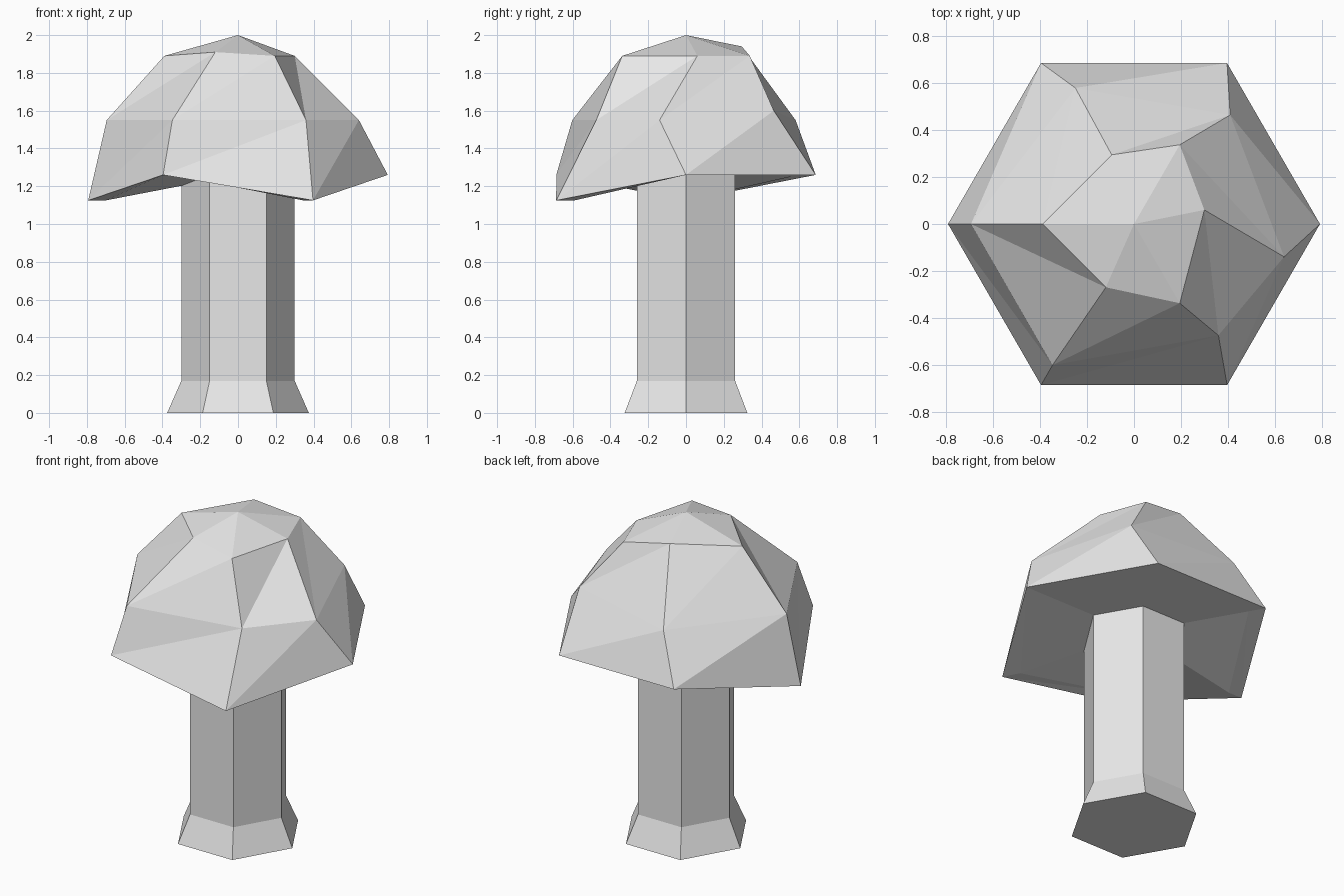
import bpy
import bmesh
from math import cos, sin, radians

SIDES = 6

old_cube = bpy.data.objects.get("Cube")
if old_cube:
    bpy.data.objects.remove(old_cube, do_unlink=True)

# Single pale grey colour
grey = bpy.data.materials.new("pale_grey")
grey.use_nodes = True
colour = (0.8, 0.8, 0.8, 1.0)
grey.diffuse_color = colour
grey.node_tree.nodes["Principled BSDF"].inputs["Base Color"].default_value = colour


def add_ring(bm, radius, height, moved=None):
    """Regular ring of vertices; entries in moved replace single corners."""
    moved = moved or {}
    ring = []
    for corner in range(SIDES):
        angle = radians(corner * 360 / SIDES)
        position = (radius * cos(angle), radius * sin(angle), height)
        ring.append(bm.verts.new(moved.get(corner, position)))
    return ring


def bridge(bm, lower, upper):
    """Join two rings with triangles whose diagonals all lean the same way."""
    for k in range(SIDES):
        n = (k + 1) % SIDES
        bm.faces.new((lower[k], lower[n], upper[n]))
        bm.faces.new((lower[k], upper[n], upper[k]))


def fan(bm, ring, point):
    """Close a ring with triangles meeting at one point."""
    tip = bm.verts.new(point)
    for k in range(SIDES):
        bm.faces.new((ring[k], ring[(k + 1) % SIDES], tip))


def finish(bm, name):
    """Turn the mesh into a flat-shaded object."""
    bmesh.ops.recalc_face_normals(bm, faces=bm.faces)
    mesh = bpy.data.meshes.new(name)
    bm.to_mesh(mesh)
    bm.free()
    mesh.materials.append(grey)
    obj = bpy.data.objects.new(name, mesh)
    bpy.context.collection.objects.link(obj)
    return obj


# Stem: hexagonal column with a flared foot
stem = bmesh.new()
foot = add_ring(stem, 0.375, 0)
ankle = add_ring(stem, 0.3, 0.17)
top = add_ring(stem, 0.3, 1.27)
for low, high in ((foot, ankle), (ankle, top)):
    for k in range(SIDES):
        n = (k + 1) % SIDES
        stem.faces.new((low[k], low[n], high[n], high[k]))
stem.faces.new(foot[::-1])
stem.faces.new(top)
finish(stem, "stem")

# Cap: faceted dome with some corners pushed out of place
cap = bmesh.new()
underside = add_ring(cap, 0.69, 1.26, {
    3: (-0.7, 0, 1.125),
    5: (0.345, -0.59, 1.125),
})
rim = add_ring(cap, 0.793, 1.26, {
    3: (-0.793, 0, 1.125),
    5: (0.397, -0.687, 1.125),
})
shoulder = add_ring(cap, 0.695, 1.55, {
    0: (0.64, -0.14, 1.55),
    1: (0.41, 0.465, 1.6),
    2: (-0.25, 0.58, 1.55),
    5: (0.36, -0.475, 1.55),
})
crown = add_ring(cap, 0.39, 1.89, {
    0: (0.3, 0.06, 1.89),
    2: (-0.095, 0.295, 1.94),
    4: (-0.12, -0.27, 1.91),
})
bridge(cap, underside, rim)
bridge(cap, rim, shoulder)
bridge(cap, shoulder, crown)
fan(cap, crown, (0, 0, 2))
fan(cap, underside, (0, 0, 1.26))
finish(cap, "cap")
